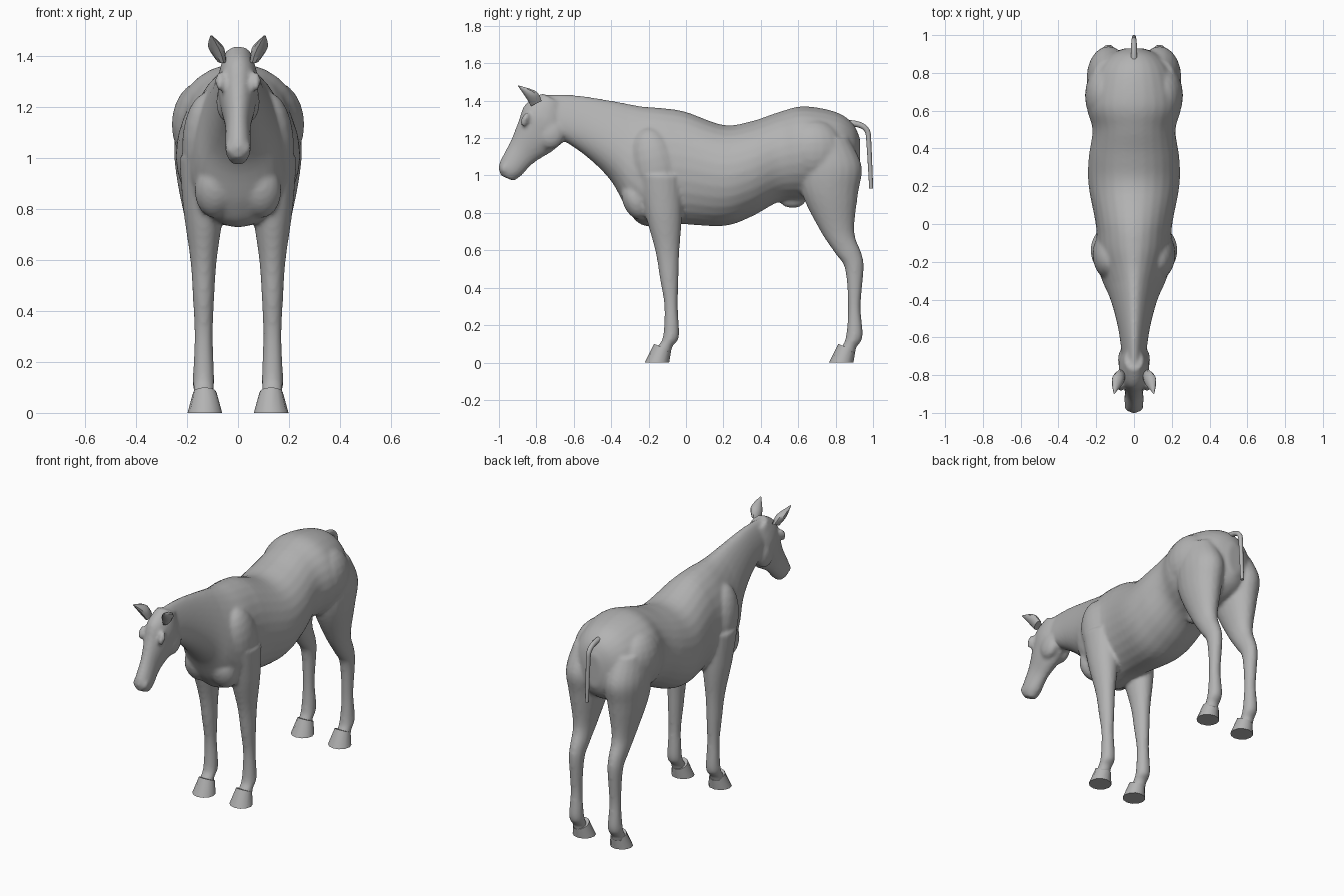
import bpy, bmesh, math
from mathutils import Vector, Matrix

if "Cube" in bpy.data.objects:
    bpy.data.objects.remove(bpy.data.objects["Cube"], do_unlink=True)

grey = bpy.data.materials.new("plain grey")
grey.use_nodes = True
grey.diffuse_color = (0.45, 0.45, 0.45, 1)
grey.node_tree.nodes["Principled BSDF"].inputs["Base Color"].default_value = grey.diffuse_color


def catmull(before, start, end, after, t):
    """Smooth interpolation between start and end, for each number of a section."""
    section = []
    for p, q, r, s in zip(before, start, end, after):
        slope_in, slope_out = (r - p) / 2, (s - q) / 2
        cubic = 2 * (q - r) + slope_in + slope_out
        square = r - q - slope_in - cubic
        section.append(((cubic * t + square) * t + slope_in) * t + q)
    return section


def refine(sections, steps):
    """Insert in-between sections along the part."""
    result = []
    last = len(sections) - 1
    for i in range(last):
        around = (sections[max(i - 1, 0)], sections[i],
                  sections[i + 1], sections[min(i + 2, last)])
        result += [catmull(*around, j / steps) for j in range(steps)]
    return result + [sections[last]]


def loft(bm, sections, centre_x=0.0, sides=20, steps=5, mirror=1, crest=0.0):
    """Skin oval sections, each (y, z) of one edge, (y, z) of the other and half width.
    Crest narrows the first edge of sections towards the front of the trunk."""
    rings = []
    for first_y, first_z, second_y, second_z, width in refine(sections, steps):
        first = Vector((0, first_y, first_z))
        second = Vector((0, second_y, second_z))
        taper = min(crest, max(0, -first_y))
        ring = []
        for k in range(sides):
            angle = math.tau * k / sides
            point = first.lerp(second, (1 - math.sin(angle)) / 2)
            across = width * math.cos(angle) * (1 - taper * math.sin(angle))
            point.x = mirror * (centre_x + across)
            ring.append(bm.verts.new(point))
        rings.append(ring)
    faces = [bm.faces.new((lower[k - 1], lower[k], upper[k], upper[k - 1]))
             for lower, upper in zip(rings, rings[1:]) for k in range(sides)]
    faces += [bm.faces.new(rings[0]), bm.faces.new(rings[-1])]
    bmesh.ops.recalc_face_normals(bm, faces=faces)


def leg(bm, stations, flatness, mirror):
    """Leg from stations of centre y, height and half depth; its width follows its depth."""
    sections = []
    for y, z, depth in stations:
        width = max(depth * flatness, min(depth, 0.042))
        sections.append((y - depth, z, y + depth, z, width))
    loft(bm, sections, centre_x=0.135, mirror=mirror)


def bulge(bm, centre, size, tilt=0.0):
    """Ellipsoid for a muscle or bony bump."""
    matrix = (Matrix.Translation(centre) @ Matrix.Rotation(tilt, 4, "X")
              @ Matrix.Diagonal((*size, 1)))
    bmesh.ops.create_uvsphere(bm, u_segments=20, v_segments=12, radius=1, matrix=matrix)


def link(name, data):
    data.materials.append(grey)
    obj = bpy.data.objects.new(name, data)
    bpy.context.scene.collection.objects.link(obj)
    return obj


def finish(name, bm):
    """Turn the bmesh into a smooth shaded object that keeps its sharp edges."""
    mesh = bpy.data.meshes.new(name)
    bm.to_mesh(mesh)
    bm.free()
    obj = link(name, mesh)
    bpy.ops.object.select_all(action="DESELECT")
    obj.select_set(True)
    bpy.context.view_layer.objects.active = obj
    bpy.ops.object.shade_smooth_by_angle(angle=math.radians(40))
    return obj


# Trunk and neck from rump to poll: y, top, bottom, half width, forward reach of the bottom
trunk = [
    (.93, 1.2, 1, .05, 0), (.89, 1.28, .93, .14, 0), (.8, 1.34, .88, .21, 0),
    (.63, 1.37, .87, .25, 0), (.5, 1.34, .86, .22, 0), (.35, 1.29, .78, .24, 0),
    (.2, 1.27, .73, .24, 0), (0, 1.34, .74, .2, .04), (-.12, 1.36, .73, .2, .1),
    (-.24, 1.37, .81, .17, .07), (-.4, 1.4, .97, .12, 0),
    (-.6, 1.43, 1.1, .08, -.07), (-.79, 1.43, 1.19, .06, -.13)]

# Head from poll to lips: face edge, jaw edge, half width
head = [
    (-.77, 1.44, -.66, 1.38, .05), (-.86, 1.38, -.64, 1.22, .08),
    (-.9, 1.28, -.7, 1.14, .07), (-.94, 1.18, -.81, 1.07, .05),
    (-1, 1.06, -.88, 1, .05), (-.99, 1, -.92, .97, .03)]

# Legs from the trunk to the pastern: centre y, height, half depth
fore_leg = [
    (-.14, 1, .12), (-.12, .8, .1), (-.1, .6, .065), (-.09, .45, .05),
    (-.08, .3, .036), (-.08, .14, .043), (-.11, .09, .04), (-.13, .05, .05)]
hind_leg = [
    (.74, 1.2, .13), (.77, 1.05, .17), (.77, .9, .15), (.81, .7, .09),
    (.87, .58, .07), (.9, .5, .05), (.9, .3, .034), (.9, .14, .045),
    (.87, .08, .04), (.86, .05, .05)]

# Body: all flesh parts fused into one skin
bm = bmesh.new()
loft(bm, [(y, top, y - reach, bottom, width) for y, top, bottom, width, reach in trunk],
     sides=28, crest=0.3)
loft(bm, head)
bulge(bm, (0, .57, .87), (.04, .07, .045))  # sheath
for side in (-1, 1):
    leg(bm, fore_leg, flatness=0.8, mirror=side)
    leg(bm, hind_leg, flatness=0.68, mirror=side)
    shoulder, haunch = (side * .12, -.16, 1.04), (side * .14, .68, 1.13)
    breast, cheek = (side * .09, -.27, .87), (side * .045, -.72, 1.22)
    brow, nostril = (side * .07, -.86, 1.3), (side * .03, -.97, 1.04)
    bulge(bm, shoulder, (.1, .13, .22), tilt=0.25)
    bulge(bm, haunch, (.12, .17, .17))
    bulge(bm, breast, (.08, .07, .11), tilt=0.35)
    bulge(bm, cheek, (.04, .07, .08), tilt=-0.4)
    bulge(bm, brow, (.02, .02, .04), tilt=-0.4)
    bulge(bm, nostril, (.02, .02, .03), tilt=-0.4)
body = finish("body", bm)
fuse = body.modifiers.new("fuse", "REMESH")
fuse.mode = "VOXEL"
fuse.voxel_size = 0.011
fuse.use_smooth_shade = True
soften = body.modifiers.new("soften", "SMOOTH")
soften.factor = 0.5
soften.iterations = 5

for side, label in ((-1, "right"), (1, "left")):
    # Hooves, flaring to a crisp rim at the ground
    for place, shift in (("front", 0), ("rear", 0.985)):
        bm = bmesh.new()
        loft(bm, [(shift - .17, .1, shift - .08, .06, .046),
                  (shift - .22, 0, shift - .09, 0, .068)],
             centre_x=0.13, sides=12, steps=1, mirror=side)
        finish(f"{place}_{label}_hoof", bm)

    # Ears, pointing up and forward, leaning outwards
    bm = bmesh.new()
    loft(bm, [(-.83, 1.37, -.77, 1.4, .02), (-.86, 1.42, -.8, 1.45, .03),
              (-.9, 1.48, -.89, 1.48, .003)],
         centre_x=0.085, sides=10, mirror=side)
    for vert in bm.verts:
        vert.co.x += side * (vert.co.z - 1.43) * 0.4
    finish(f"{label}_ear", bm)

# Tail, a thin dock arching over the rump
dock = bpy.data.curves.new("tail", "CURVE")
dock.dimensions = "3D"
dock.bevel_depth = 0.014
dock.use_fill_caps = True
path = [(.86, 1.28), (.97, 1.28), (.98, 1.15), (.99, .93)]
spline = dock.splines.new("NURBS")
spline.points.add(len(path) - 1)
for i, (point, (y, z)) in enumerate(zip(spline.points, path)):
    point.co = (0, y, z, 1)
    point.radius = 1.2 - i * 0.15
spline.order_u = 3
spline.use_endpoint_u = True
link("tail", dock)
